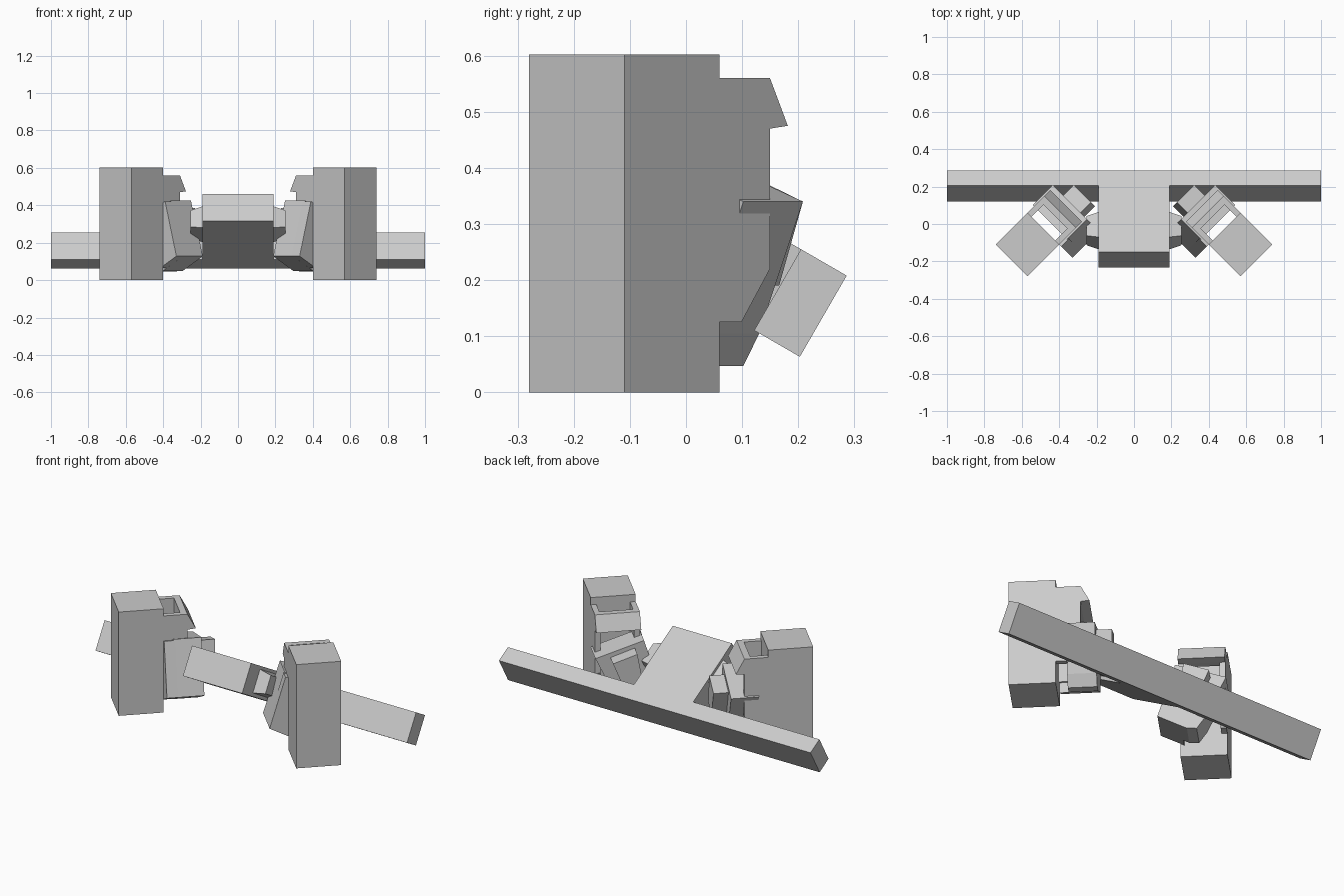
import bpy, bmesh, math
from mathutils import Vector, Matrix

old = bpy.data.objects.get("Cube")
if old:
    bpy.data.objects.remove(old)

grey = bpy.data.materials.new("plain grey")
grey.use_nodes = True
colour = (0.6, 0.6, 0.6, 1)
grey.diffuse_color = colour
grey.node_tree.nodes["Principled BSDF"].inputs["Base Color"].default_value = colour

R = math.sqrt(0.5)


def prism(name, profile, lo, hi, place):
    """Extrude a 2D profile from lo to hi; place maps (a, b, depth) to a point."""
    bm = bmesh.new()
    ends = [[bm.verts.new(place(a, b, d)) for a, b in profile] for d in (lo, hi)]
    bm.faces.new(ends[0])
    bm.faces.new(ends[1])
    count = len(profile)
    for i in range(count):
        j = (i + 1) % count
        bm.faces.new((ends[0][i], ends[0][j], ends[1][j], ends[1][i]))
    bmesh.ops.recalc_face_normals(bm, faces=bm.faces)
    mesh = bpy.data.meshes.new(name)
    bm.to_mesh(mesh)
    bm.free()
    mesh.materials.append(grey)
    obj = bpy.data.objects.new(name, mesh)
    bpy.context.collection.objects.link(obj)
    return obj


def rect(a0, a1, b0, b1):
    return [(a0, b0), (a1, b0), (a1, b1), (a0, b1)]


def tilted(f, w, x):
    """Frame of the tilted crosspiece: f forward, w up, x sideways."""
    c, s = math.cos(math.radians(30)), 0.5
    return Vector((x, 0.205 - c * f + s * w, 0.255 + s * f + c * w))


# Tilted T-shaped crosspiece, one outline extruded through its thickness
T = [(-1, -0.094), (1, -0.094), (1, 0), (0.19, 0), (0.19, 0.41),
     (-0.19, 0.41), (-0.19, 0), (-1, 0)]
prism("crosspiece", T, -0.167, 0, lambda x, f, w: tilted(f, w, x))

# Profiles shared by both sides
arm = [(0, 0.56), (0.127, 0.56), (0.172, 0.475), (0.127, 0.47),
       (0.127, 0.22), (0.055, 0.125), (0, 0.125)]
lip = [(0.092, 0.56), (0.127, 0.56), (0.172, 0.475), (0.127, 0.47), (0.092, 0.47)]
slab = [(-0.13, 0.34), (0.13, 0.425), (0.22, 0.128), (0.07, 0.05),
        (0.02, 0.047), (-0.02, 0.105)]
cheek = [(0.1, 0.41), (0.135, 0.42), (0.22, 0.128), (0.1, 0.066)]
outer = [(-0.05, 0.34), (0.08, 0.385), (0.11, 0.22), (0.01, 0.19)]
stub = [(0.15, -0.15), (0.31, -0.15), (0.31, -0.015), (0.15, -0.015)]

for side, label in ((-1, "right"), (1, "left")):

    def local(u, n, z):
        """Frame on the inner face of the block: u across, n outwards."""
        return Vector((-side * (-0.485 + R * (u + n)), -0.025 + R * (n - u), z))

    def across(n, z, u):
        return local(u, n, z)

    def outwards(u, z, n):
        return local(u, n, z)

    # Tall square block, turned 45 degrees
    prism(label + "_block", rect(-0.12, 0.12, -0.24, 0), 0, 0.602, local)

    # Socket on the block: two arms and a lipped bar around an open slot
    prism(label + "_socket_back_arm", arm, -0.12, -0.09, across)
    prism(label + "_socket_front_arm", arm, 0.09, 0.12, across)
    prism(label + "_socket_lip", lip, -0.12, 0.12, across)

    # Slanted joint reaching from the socket to the crosspiece
    prism(label + "_joint", slab, 0.05, 0.2, outwards)
    prism(label + "_joint_cheek", cheek, 0, 0.06, outwards)
    prism(label + "_joint_plate", outer, 0.2, 0.28, outwards)

    # Tapered stub on the side of the crosspiece stem
    base = prism(label + "_stub", stub, 0.18, 0.255,
                 lambda f, w, x: tilted(f, w, side * x))
    centre = tilted(0.23, -0.083, side * 0.255)
    for v in base.data.vertices:
        if abs(v.co.x) > 0.2:
            v.co.yz = centre.yz + (v.co.yz - centre.yz) * 0.75
